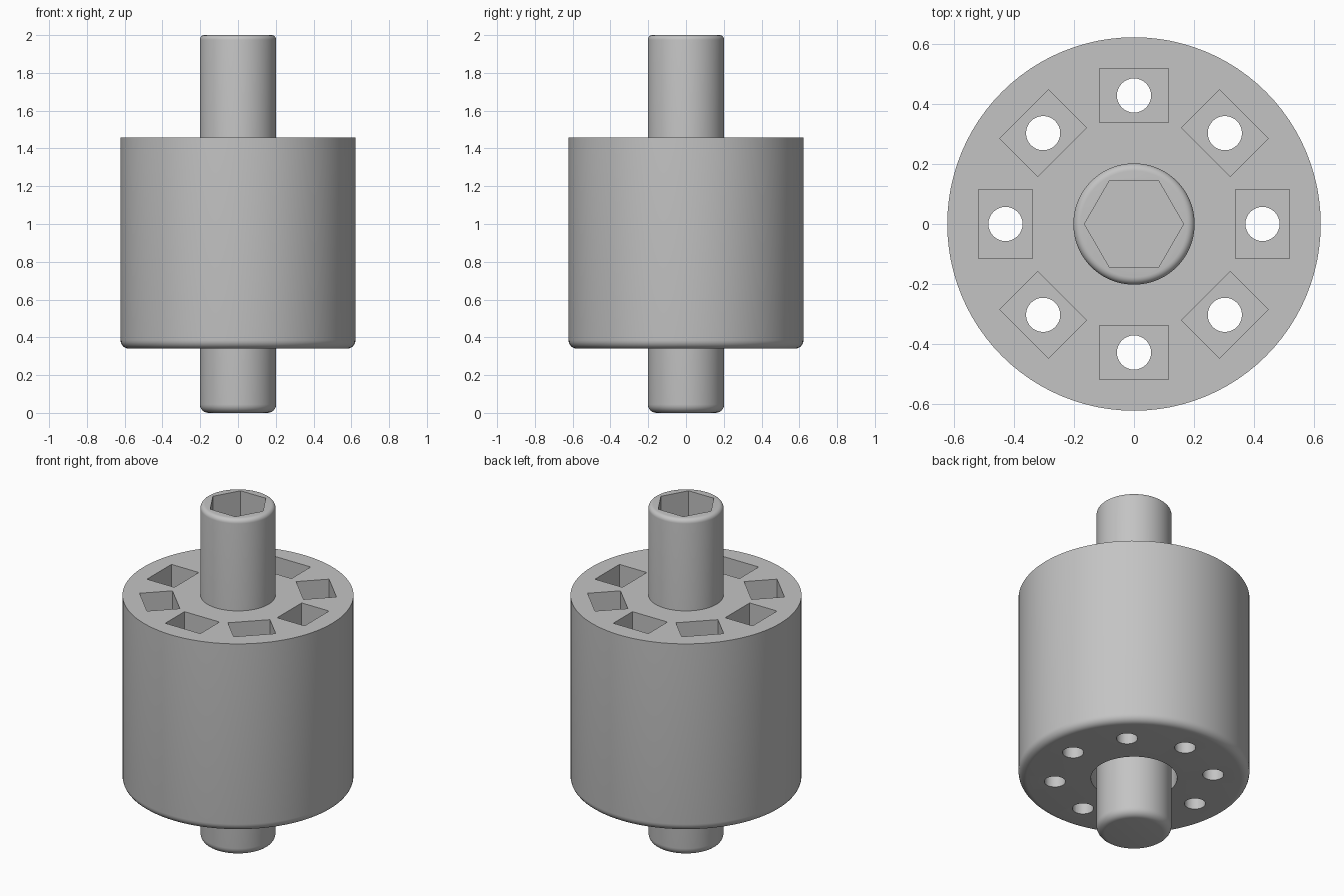
import bpy, bmesh
from math import sin, cos, pi, radians
from mathutils import Matrix

old = bpy.data.objects.get("Cube")
if old:
    bpy.data.objects.remove(old, do_unlink=True)

grey = bpy.data.materials.new("plain_grey")
grey.use_nodes = True
colour = (0.55, 0.55, 0.55, 1)
grey.diffuse_color = colour
grey.node_tree.nodes["Principled BSDF"].inputs["Base Color"].default_value = colour


def make_object(name, bm):
    bmesh.ops.recalc_face_normals(bm, faces=bm.faces)
    mesh = bpy.data.meshes.new(name)
    bm.to_mesh(mesh)
    bm.free()
    mesh.materials.append(grey)
    obj = bpy.data.objects.new(name, mesh)
    bpy.context.collection.objects.link(obj)
    return obj


def rounded(radius, z, fillet, direction, steps=6):
    """Quarter-round corner points, listed from the flat end to the side wall."""
    return [(radius - fillet + fillet * sin(a), z + direction * fillet * (1 - cos(a)))
            for a in (i * pi / 2 / steps for i in range(steps + 1))]


def lathe(name, profile, sides=96):
    """Stack rings along z and close both ends on the axis."""
    bm = bmesh.new()
    rings = [[bm.verts.new((r * cos(2 * pi * i / sides), r * sin(2 * pi * i / sides), z))
              for i in range(sides)] for r, z in profile]
    for low, high in zip(rings, rings[1:]):
        for i in range(sides):
            j = (i + 1) % sides
            bm.faces.new((low[i], low[j], high[j], high[i]))
    bm.faces.new(rings[0])
    bm.faces.new(rings[-1])
    return make_object(name, bm)


def add_prism(bm, sides, radius, bottom, top, x=0):
    move = Matrix.Translation((x, 0, (bottom + top) / 2))
    return bmesh.ops.create_cone(bm, cap_ends=True, segments=sides, radius1=radius,
                                 radius2=radius, depth=top - bottom, matrix=move)["verts"]


def cut(target, cutter):
    cutter.hide_render = True
    mod = target.modifiers.new("cut", "BOOLEAN")
    mod.operation, mod.solver, mod.object = "DIFFERENCE", "EXACT", cutter
    bpy.context.view_layer.objects.active = target
    bpy.ops.object.modifier_apply(modifier=mod.name)
    bpy.data.objects.remove(cutter, do_unlink=True)


def smooth(obj):
    bpy.ops.object.select_all(action="DESELECT")
    obj.select_set(True)
    bpy.context.view_layer.objects.active = obj
    bpy.ops.object.shade_smooth_by_angle(angle=radians(30))


# Drum, rounded below, with a clearance recess around the shaft
top, base = 1.457, 0.34
recess_radius, recess_top = 0.232, 0.5
drum = lathe("drum", [(recess_radius, recess_top), (recess_radius, base)]
             + rounded(0.622, base, 0.045, 1) + [(0.622, top)])

# Ring of rectangular pockets, each over a round through hole
pockets, holes = bmesh.new(), bmesh.new()
for i in range(8):
    turn = Matrix.Rotation(i * pi / 4, 4, "Z")
    place = turn @ Matrix.Translation((0.428, 0, top)) @ Matrix.Diagonal((0.18, 0.23, 0.8, 1))
    bmesh.ops.create_cube(pockets, size=1, matrix=place)
    ring = add_prism(holes, 32, 0.057, 0.2, 1.6, 0.428)
    bmesh.ops.transform(holes, matrix=turn, verts=ring)
cut(drum, make_object("pocket_cutter", pockets))
cut(drum, make_object("hole_cutter", holes))
smooth(drum)

# Shaft with rounded ends and a hexagonal socket in the top
shaft = lathe("shaft", rounded(0.202, 0, 0.045, 1) + rounded(0.202, 2, 0.025, -1)[::-1])
socket = bmesh.new()
corners = add_prism(socket, 6, 0.165, 1.7, 2.1)
bmesh.ops.rotate(socket, verts=corners, matrix=Matrix.Rotation(pi / 6, 3, "Z")
                 if abs(max(v.co.x for v in corners) - 0.165) > 0.001 else Matrix.Identity(3))
cut(shaft, make_object("socket_cutter", socket))
smooth(shaft)
